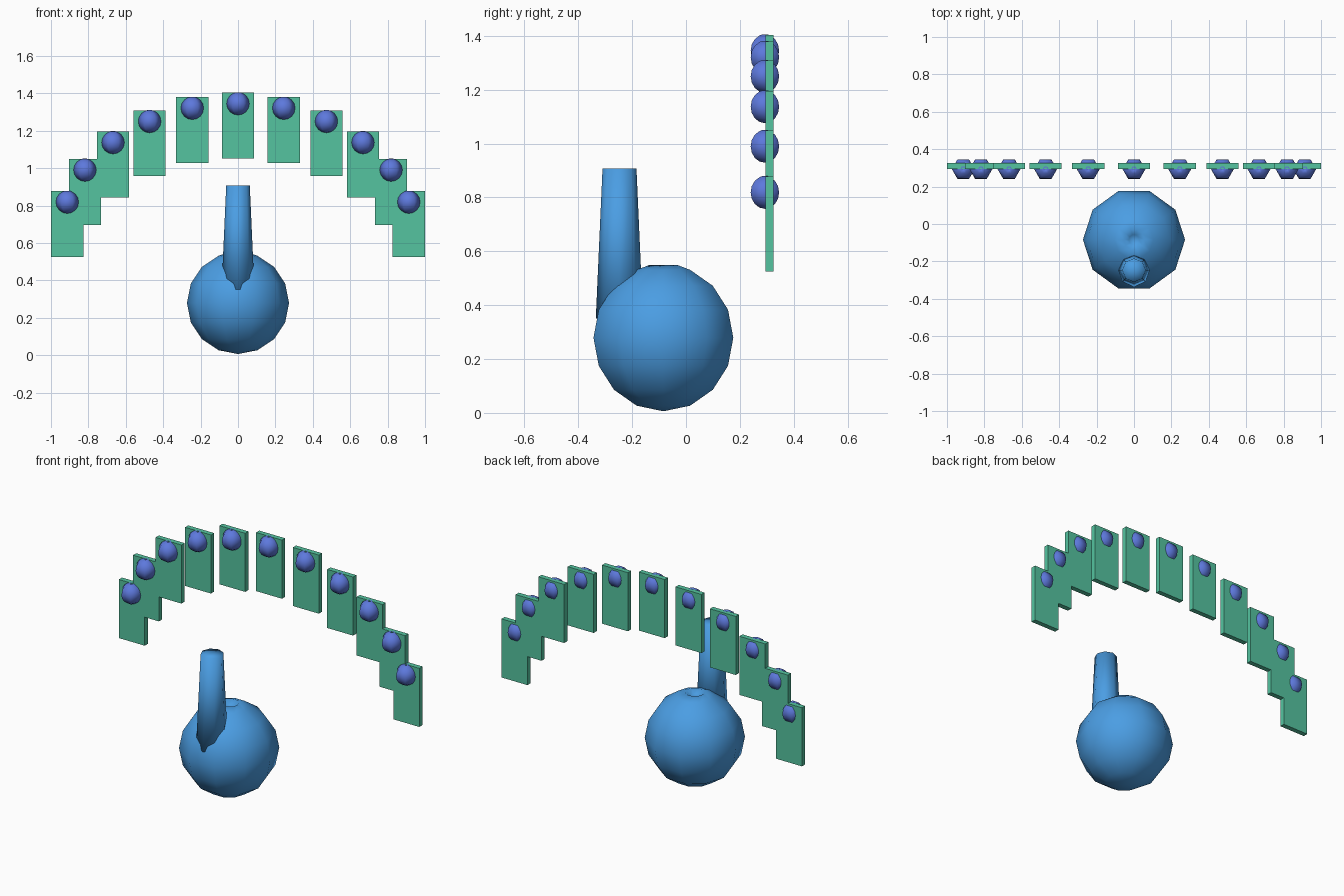
import bpy, bmesh
from math import sin, cos, pi, radians

if "Cube" in bpy.data.objects:
    bpy.data.objects.remove(bpy.data.objects["Cube"])


def material(name, rgb):
    m = bpy.data.materials.new(name)
    m.diffuse_color = (*rgb, 1)
    m.use_nodes = True
    m.node_tree.nodes["Principled BSDF"].inputs["Base Color"].default_value = m.diffuse_color
    return m


BLUE = material("blue", (0.07, 0.34, 0.77))
VIOLET = material("violet", (0.11, 0.19, 0.72))
GREEN = material("green", (0.09, 0.55, 0.35))


def finish(name, bm, mat, loc, smooth):
    bmesh.ops.recalc_face_normals(bm, faces=bm.faces)
    for f in bm.faces:
        f.smooth = smooth
    me = bpy.data.meshes.new(name)
    bm.to_mesh(me)
    bm.free()
    me.materials.append(mat)
    ob = bpy.data.objects.new(name, me)
    ob.location = loc
    bpy.context.collection.objects.link(ob)
    return ob


def revolve(name, profile, sides, mat, loc):
    """Smooth solid of revolution about z, closed at both ends."""
    bm = bmesh.new()
    rings = []
    for r, z in profile:
        n = sides if r > 0 else 1
        rings.append([bm.verts.new((r * cos(2 * pi * i / sides),
                                    r * sin(2 * pi * i / sides), z)) for i in range(n)])
    for a, b in zip(rings, rings[1:]):
        for i in range(sides):
            j = (i + 1) % sides
            quad = [a[i % len(a)], a[j % len(a)], b[j % len(b)], b[i % len(b)]]
            bm.faces.new(list(dict.fromkeys(quad)))
    return finish(name, bm, mat, loc, True)


def dimpled_ball(name, radius, sides, mat, loc):
    """Ball with a small hole sunk into its top pole."""
    prof = [(0, -radius)]
    prof += [(radius * sin(k * pi / 8), -radius * cos(k * pi / 8)) for k in range(1, 8)]
    prof += [(radius * 0.2, radius * 0.99), (radius * 0.1, radius * 0.9), (0, radius * 0.88)]
    return revolve(name, prof, sides, mat, loc)


# round body and upright neck
dimpled_ball("body", 0.273, 10, BLUE, (0, -0.084, 0.279))
revolve("neck", [(0, 0.35), (0.088, 0.35), (0.063, 0.908), (0, 0.908)],
        8, BLUE, (0, -0.247, 0))

# arch of plates, each carrying a ball
for i in range(-5, 6):
    a = radians(15 * i)
    x, z = 0.945 * sin(a), 0.635 + 0.71 * cos(a)
    bm = bmesh.new()
    bmesh.ops.create_cube(bm, size=1)
    bmesh.ops.scale(bm, vec=(0.172, 0.03, 0.352), verts=bm.verts)
    finish(f"plate_{i + 6}", bm, GREEN, (x, 0.31, z - 0.117), False)
    dimpled_ball(f"ball_{i + 6}", 0.061, 6, VIOLET, (x, 0.293, z))
